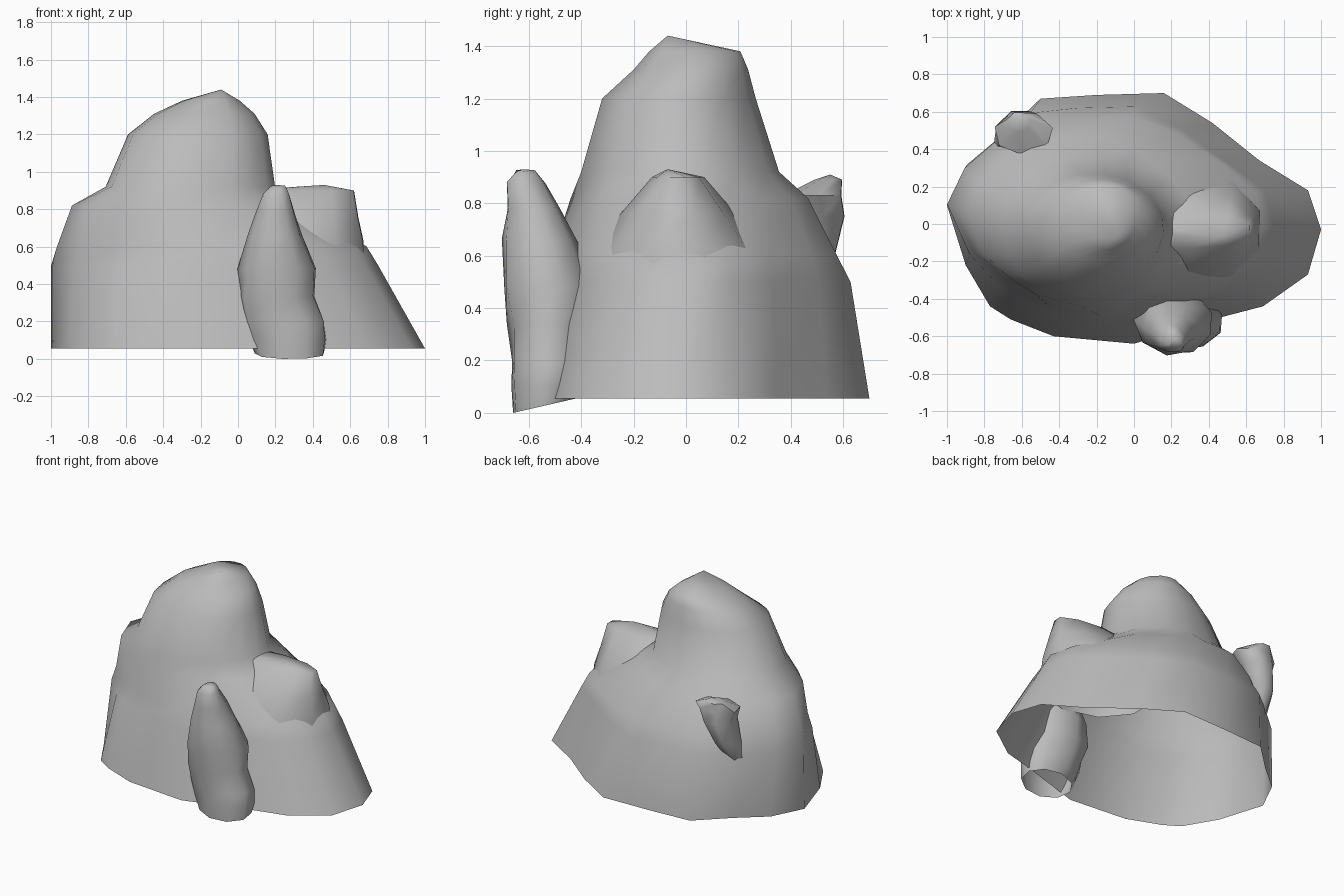
import bpy
import bmesh
import math
import random

random.seed(4)

default_cube = bpy.data.objects.get("Cube")
if default_cube:
    bpy.data.objects.remove(default_cube, do_unlink=True)

# One plain stone colour for everything
stone = bpy.data.materials.new("grey_stone")
stone.use_nodes = True
stone_colour = (0.5, 0.5, 0.5, 1.0)
stone.diffuse_color = stone_colour
shader = next(n for n in stone.node_tree.nodes if n.type == "BSDF_PRINCIPLED")
shader.inputs["Base Color"].default_value = stone_colour
shader.inputs["Roughness"].default_value = 0.9


def round_outline(sides, turn=0.0):
    """Unit polygon, counter-clockwise from above."""
    steps = [turn + math.tau * i / sides for i in range(sides)]
    return [(math.cos(a), math.sin(a)) for a in steps]


def to_unit(values):
    """Stretch coordinates to the range -1 to 1."""
    low, high = min(values), max(values)
    return [2 * (v - low) / (high - low) - 1 for v in values]


def loft_rock(name, outline, rings, peak, roughness=0.0, tilt=0.0, trim=0.0):
    """Fit the outline to each ring (z, x min, x max, y min, y max), rounder
    with height, bridge the rings and close the top. The base stays open.
    Trim flattens the front right corner at mid height."""
    unit = list(zip(*(to_unit(axis) for axis in zip(*outline))))
    bm = bmesh.new()
    loops = []
    for level, (z, x0, x1, y0, y1) in enumerate(rings):
        blend = min(1.0, level / 4)
        flatten = 4 * trim * blend * (1 - blend)
        loop = []
        for u, v in unit:
            scale = 1 + blend * (1 / math.hypot(u, v) - 1)
            scale -= flatten * max(0, min(-u, -v))
            wobble = random.uniform(-roughness, roughness) if level else 0.0
            rise = wobble if level else tilt * (v + 1) / 2
            loop.append(bm.verts.new((
                (x0 + x1 + u * scale * (x1 - x0)) / 2 + wobble,
                (y0 + y1 + v * scale * (y1 - y0)) / 2 - wobble,
                z + rise)))
        loops.append(loop)
    count = len(outline)
    for low, high in zip(loops, loops[1:]):
        for i in range(count):
            j = (i + 1) % count
            bm.faces.new((low[i], low[j], high[j], high[i]))
    tip = bm.verts.new(peak)
    for i in range(count):
        bm.faces.new((loops[-1][i], loops[-1][(i + 1) % count], tip))

    mesh = bpy.data.meshes.new(name)
    bm.to_mesh(mesh)
    bm.free()
    mesh.materials.append(stone)
    rock = bpy.data.objects.new(name, mesh)
    bpy.context.collection.objects.link(rock)
    bpy.ops.object.select_all(action="DESELECT")
    rock.select_set(True)
    bpy.context.view_layer.objects.active = rock
    bpy.ops.object.shade_smooth_by_angle(angle=math.radians(60))


# Main mound: irregular footprint rising to the tall peak
footprint = [
    (1, -.03), (.93, .18), (.67, .34), (.42, .54), (.16, .7), (-.2, .69),
    (-.5, .67), (-.7, .48), (-.89, .32), (-1, .1), (-.9, -.22), (-.77, -.44),
    (-.66, -.51), (-.43, -.6), (0, -.64), (.46, -.5), (.69, -.44), (.93, -.27),
]
loft_rock("main_mound", footprint, [
    (.055, -1, 1, -.64, .7),
    (.5, -1, .75, -.54, .63),
    (.6, -.97, .69, -.51, .58),
    (.82, -.89, .32, -.44, .47),
    (.92, -.71, .2, -.4, .36),
    (1.2, -.59, .16, -.32, .27),
    (1.31, -.45, .09, -.2, .24),
    (1.38, -.3, .01, -.14, .21),
], (-.09, -.07, 1.44), trim=.18)

# Lower shoulder ridge running out of the peak, flush with the mound below
loft_rock("side_hump", round_outline(10, .3), [
    (.5, -.1, .68, -.37, .33),
    (.63, -.1, .675, -.33, .29),
    (.76, -.05, .65, -.25, .19),
    (.9, 0, .63, -.13, .07),
], (.46, -.07, .93))

# Standing stone at the front, with a slanted open foot
loft_rock("front_pillar", round_outline(9, .3), [
    (0, .09, .46, -.66, -.42),
    (.1, .05, .47, -.66, -.39),
    (.2, .02, .47, -.67, -.37),
    (.33, 0, .41, -.68, -.36),
    (.48, 0, .42, -.7, -.34),
    (.66, .05, .35, -.7, -.42),
    (.78, .09, .31, -.69, -.48),
    (.88, .13, .27, -.69, -.54),
    (.92, .17, .25, -.66, -.57),
], (.21, -.62, .93), roughness=.008, tilt=.055)

# Small outcrop at the back, thin stem widening to a blunt head
loft_rock("back_outcrop", round_outline(7, .2), [
    (.45, -.75, -.62, .34, .46),
    (.6, -.74, -.58, .38, .57),
    (.75, -.72, -.5, .37, .61),
    (.83, -.75, -.43, .37, .6),
    (.89, -.68, -.55, .49, .6),
], (-.61, .55, .91))
